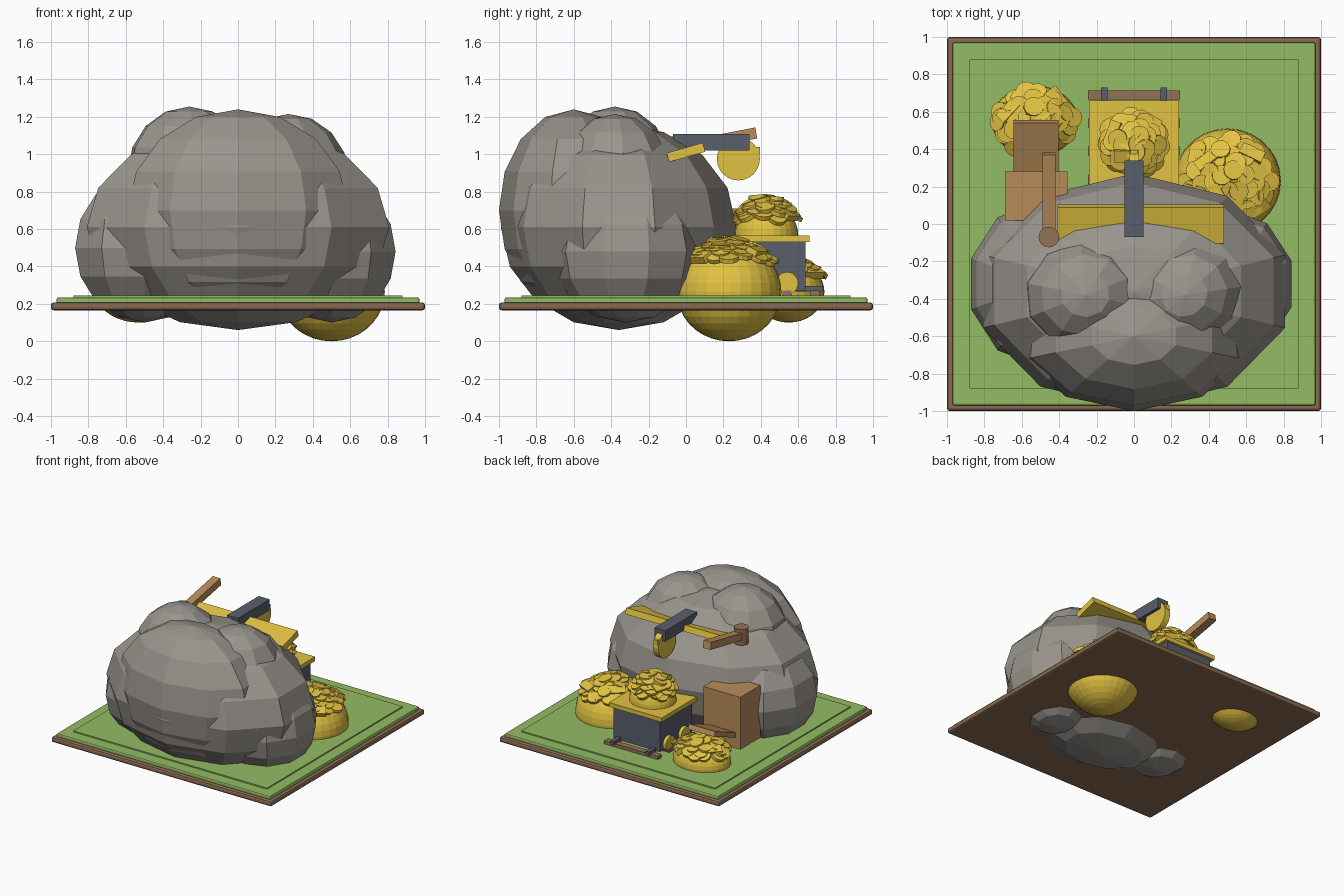
import bpy, bmesh, math, random
from mathutils import Vector, Matrix, Euler

random.seed(4)
cube = bpy.data.objects.get("Cube")
if cube:
    bpy.data.objects.remove(cube, do_unlink=True)


def material(name, rgb):
    lin = [((c / 255 + 0.055) / 1.055) ** 2.4 for c in rgb] + [1]
    m = bpy.data.materials.new(name)
    m.use_nodes = True
    m.diffuse_color = lin
    m.node_tree.nodes["Principled BSDF"].inputs["Base Color"].default_value = lin
    return m


STONE = material("grey stone", (153, 148, 141))
GOLD = material("gold", (226, 194, 66))
GRASS = material("grass green", (148, 188, 99))
EARTH = material("earth brown", (138, 106, 82))
DARK_WOOD = material("dark wood", (148, 114, 86))
WOOD = material("light wood", (184, 140, 90))
SLATE = material("slate metal", (88, 95, 108))


def finish(name, bm, mat):
    me = bpy.data.meshes.new(name)
    bm.to_mesh(me)
    bm.free()
    me.materials.append(mat)
    ob = bpy.data.objects.new(name, me)
    bpy.context.collection.objects.link(ob)
    return ob


def place(loc, rot=(0, 0, 0), size=(1, 1, 1)):
    angles = Euler([math.radians(a) for a in rot])
    return Matrix.LocRotScale(Vector(loc), angles, Vector(size))


def box(name, lo, hi, mat, rot=(0, 0, 0), bevel=0):
    lo, hi = Vector(lo), Vector(hi)
    bm = bmesh.new()
    bmesh.ops.create_cube(bm, size=1, matrix=place((lo + hi) / 2, rot, hi - lo))
    ob = finish(name, bm, mat)
    if bevel:
        mod = ob.modifiers.new("bevel", "BEVEL")
        mod.width, mod.segments = bevel, 2


def ball(name, loc, size, mat, seg, rings, rot=(0, 0, 0)):
    bm = bmesh.new()
    bmesh.ops.create_uvsphere(bm, u_segments=seg, v_segments=rings, radius=1,
                              matrix=place(loc, rot, size))
    finish(name, bm, mat)


def disc(name, loc, radius, depth, mat, rot=(0, 0, 0), seg=24):
    bm = bmesh.new()
    bmesh.ops.create_cone(bm, cap_ends=True, segments=seg, radius1=radius,
                          radius2=radius, depth=depth, matrix=place(loc, rot))
    finish(name, bm, mat)


def coin_pile(name, loc, size, count, spread):
    """Dome of overlapping coins, spiralling out from the crown, with a few bars."""
    bm = bmesh.new()
    for i in range(count):
        tilt = spread * math.sqrt((i + 0.5) / count)
        turn = i * 2.4 + random.uniform(-0.2, 0.2)
        n = Vector((math.sin(tilt) * math.cos(turn), math.sin(tilt) * math.sin(turn), math.cos(tilt)))
        p = Vector(loc) + Vector(a * b for a, b in zip(n, size)) * random.uniform(1.0, 1.07)
        jitter = Vector(random.uniform(-0.25, 0.25) for _ in range(3))
        q = (n + jitter + Vector((0, 0, 0.6))).to_track_quat("Z", "Y")
        m = Matrix.LocRotScale(p, q, None)
        if i % 15 == 7:
            bmesh.ops.create_cube(bm, size=1, matrix=m @ Matrix.Diagonal((0.13, 0.065, 0.04, 1)))
        else:
            bmesh.ops.create_cone(bm, cap_ends=True, segments=12, radius1=0.053,
                                  radius2=0.053, depth=0.024, matrix=m)
    finish(name, bm, GOLD)


# Ground tile
box("earth_base", (-1, -1, 0.165), (1, 1, 0.208), EARTH, bevel=0.015)
box("grass_slab", (-0.97, -0.97, 0.2), (0.97, 0.97, 0.235), GRASS, bevel=0.01)
box("grass_inner_panel", (-0.88, -0.88, 0.22), (0.88, 0.88, 0.245), GRASS)

# Boulder: a faceted core with overlapping lobes
lobes = [
    ("core", (0, -0.36, 0.61), (0.85, 0.63, 0.55), 0),
    ("crown", (0, -0.6, 0.7), (0.62, 0.4, 0.54), 0),
    ("crown_left", (-0.26, -0.38, 0.9), (0.34, 0.31, 0.355), 5),
    ("crown_right", (0.27, -0.38, 0.88), (0.33, 0.3, 0.335), 25),
    ("side_left", (-0.5, -0.32, 0.5), (0.39, 0.44, 0.4), 0),
    ("side_right", (0.5, -0.32, 0.48), (0.36, 0.4, 0.38), 0),
]
for name, loc, size, turn in lobes:
    ball("boulder_" + name, loc, size, STONE, 10, 8, (0, 0, turn))

# Round gold heaps sunk into the ground, with loose coins on top
heaps = [("large", (0.5, 0.23, 0.265), (0.285, 0.28, 0.265), 60, 0.9),
         ("small", (-0.53, 0.55, 0.265), (0.23, 0.19, 0.165), 45, 1.0)]
for name, loc, size, count, spread in heaps:
    ball(name + "_gold_heap", loc, size, GOLD, 28, 18)
    coin_pile(name + "_heap_coins", loc, size, count, spread)

# Mine cart with its gold load
box("cart_body", (-0.21, 0.22, 0.27), (0.21, 0.64, 0.54), SLATE)
box("cart_rim", (-0.24, 0.2, 0.53), (0.24, 0.66, 0.565), GOLD)
ball("cart_gold_load", (0, 0.43, 0.565), (0.18, 0.17, 0.17), GOLD, 28, 18)
coin_pile("cart_coins", (0, 0.43, 0.575), (0.17, 0.16, 0.185), 45, 1.1)
for side in (-1, 1):
    for y in (0.34, 0.54):
        disc("cart_wheel", (side * 0.222, y, 0.31), 0.06, 0.03, GOLD, (0, 90, 0))
    box("rail", (side * 0.16 - 0.017, 0.15, 0.265), (side * 0.16 + 0.017, 0.73, 0.295), SLATE)
for y in (0.24, 0.39, 0.54, 0.69):
    box("rail_sleeper", (-0.245, y - 0.025, 0.24), (0.245, y + 0.025, 0.272), DARK_WOOD)

# Wooden crate and the board rising from its back
box("crate", (-0.69, 0.02, 0.28), (-0.355, 0.28, 0.71), WOOD)
box("crate_board", (-0.645, 0.25, 0.42), (-0.405, 0.56, 0.46), WOOD, (22, 0, 0))

# Tools and fittings lodged in the back of the boulder
box("gold_bar", (-0.41, -0.1, 0.985), (0.48, 0.1, 1.035), GOLD, (16, 0, 0))
box("metal_beam", (-0.05, -0.07, 1.02), (0.05, 0.34, 1.108), SLATE)
disc("hanging_gold_wheel", (0, 0.28, 0.975), 0.115, 0.05, GOLD, (0, 90, 0))
box("gold_hook", (-0.018, 0.33, 1.0), (0.018, 0.395, 1.04), GOLD)
box("hammer_handle", (-0.488, -0.08, 1.04), (-0.42, 0.38, 1.1), WOOD, (11, 0, 0))
disc("hammer_head", (-0.455, -0.07, 1.03), 0.055, 0.13, DARK_WOOD, seg=16)
